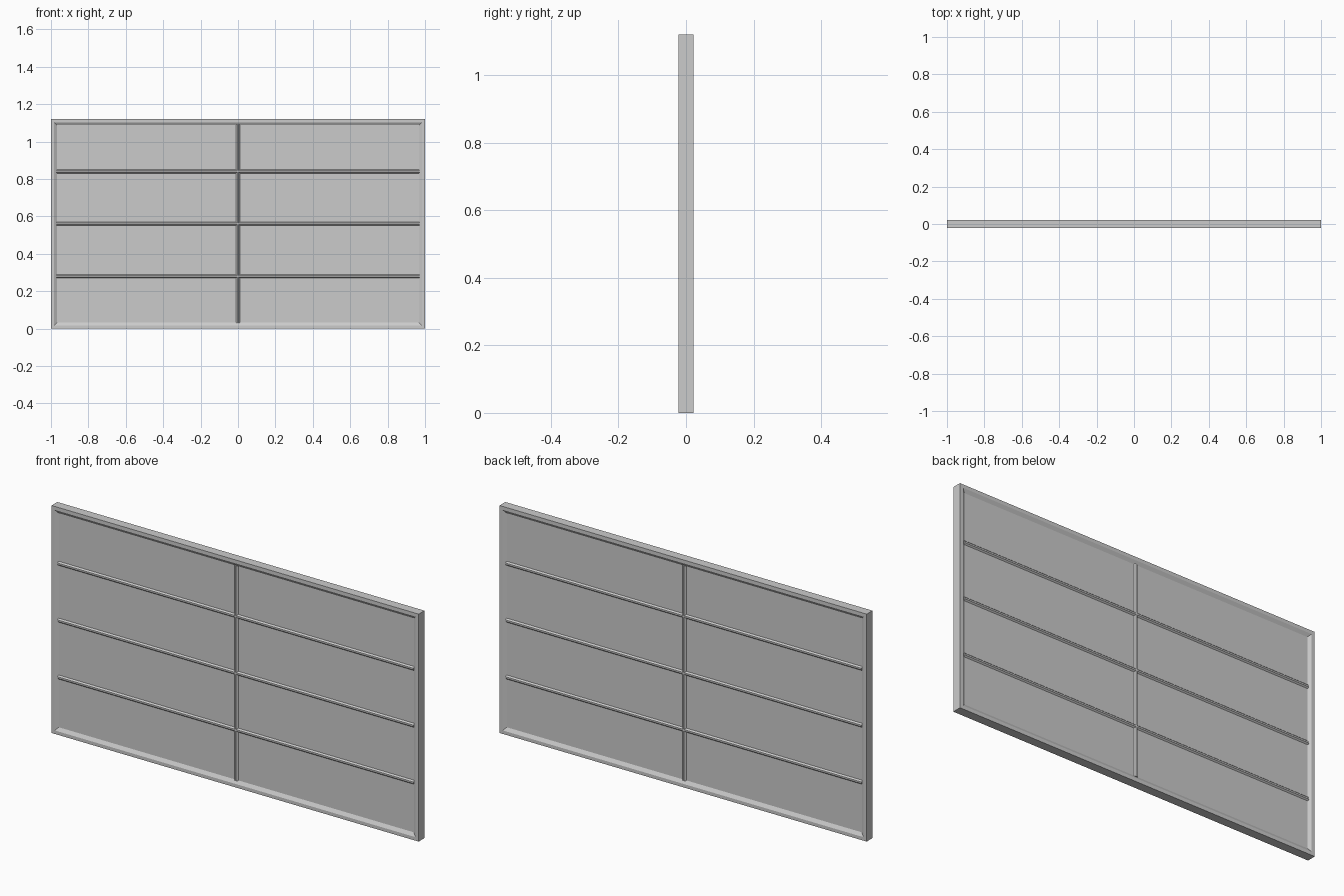
import bpy, bmesh

if "Cube" in bpy.data.objects:
    bpy.data.objects.remove(bpy.data.objects["Cube"])

W, H, T = 1.0, 1.12, 0.0225     # half width, height, half depth
LIP, INNER, REC = 0.017, 0.033, 0.010


def make(name, build):
    bm = bmesh.new()
    build(bm)
    bmesh.ops.recalc_face_normals(bm, faces=bm.faces)
    me = bpy.data.meshes.new(name)
    bm.to_mesh(me)
    bm.free()
    ob = bpy.data.objects.new(name, me)
    bpy.context.collection.objects.link(ob)
    return ob


def ring(bm, inset, y):
    x, z0, z1 = W - inset, inset, H - inset
    return [bm.verts.new(p) for p in ((-x, y, z0), (x, y, z0), (x, y, z1), (-x, y, z1))]


# Slab with a raised lip sloping into a recessed field on both sides
def panel(bm):
    rings = [ring(bm, INNER, -T + REC), ring(bm, LIP, -T), ring(bm, 0, -T),
             ring(bm, 0, T), ring(bm, LIP, T), ring(bm, INNER, T - REC)]
    for a, b in zip(rings, rings[1:]):
        for i in range(4):
            j = (i + 1) % 4
            bm.faces.new((a[i], a[j], b[j], b[i]))
    bm.faces.new(rings[0])
    bm.faces.new(rings[-1])


make("framed_panel", panel)


# Bars with a chamfered cross-section, standing proud of both fields
def bar(name, centre, length, vertical):
    y0, y1 = T - REC - 0.001, T - REC + 0.007
    prof = [(-0.011, y0), (-0.004, y1), (0.004, y1), (0.011, y0),
            (0.011, -y0), (0.004, -y1), (-0.004, -y1), (-0.011, -y0)]

    def build(bm):
        ends = []
        for s in (-length / 2, length / 2):
            ends.append([bm.verts.new((u, y, centre + s) if vertical else (s, y, centre + u))
                         for u, y in prof])
        n = len(prof)
        for i in range(n):
            j = (i + 1) % n
            bm.faces.new((ends[0][i], ends[0][j], ends[1][j], ends[1][i]))
        for e in ends:
            bm.faces.new(e)
    make(name, build)


for k in (1, 2, 3):
    bar(f"horizontal_bar_{k}", H * k / 4, 2 * (W - 0.03), False)
bar("centre_bar", H / 2, H - 0.06, True)
